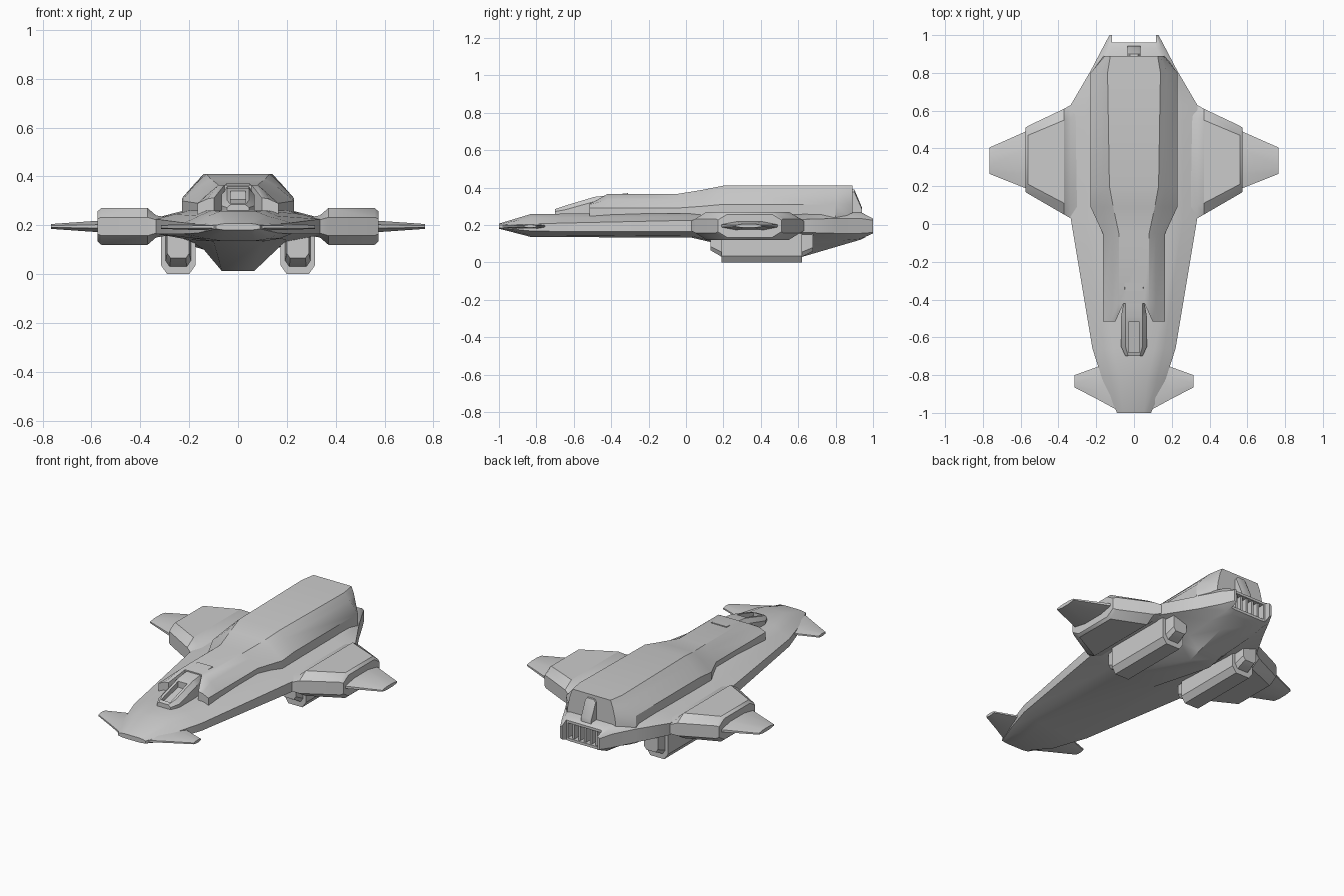
import bpy, bmesh, math

if "Cube" in bpy.data.objects:
    bpy.data.objects.remove(bpy.data.objects["Cube"])


def finish(ob, angle=32):
    bpy.ops.object.select_all(action='DESELECT')
    ob.select_set(True)
    bpy.context.view_layer.objects.active = ob
    bpy.ops.object.shade_smooth_by_angle(angle=math.radians(angle))
    return ob


def loft(name, rings, mirror=False):
    """Skin a list of equal-length closed rings and cap both ends."""
    bm = bmesh.new()
    vs = [[bm.verts.new(p) for p in r] for r in rings]
    n = len(vs[0])
    for a, b in zip(vs, vs[1:]):
        for i in range(n):
            bm.faces.new((a[i], a[(i + 1) % n], b[(i + 1) % n], b[i]))
    bm.faces.new(vs[0])
    bm.faces.new(vs[-1])
    if mirror:
        g = bmesh.ops.duplicate(bm, geom=bm.verts[:] + bm.edges[:] + bm.faces[:])
        for v in g['geom']:
            if isinstance(v, bmesh.types.BMVert):
                v.co.x *= -1
    bmesh.ops.recalc_face_normals(bm, faces=bm.faces[:])
    me = bpy.data.meshes.new(name)
    bm.to_mesh(me)
    bm.free()
    ob = bpy.data.objects.new(name, me)
    bpy.context.collection.objects.link(ob)
    return finish(ob)


def sym(y, half):
    """Full ring across x from half profile (x, z) listed top to bottom."""
    return [(x, y, z) for x, z in half] + [(-x, y, z) for x, z in reversed(half)]


def slab(x, y0, y1, h, c, edge, zc=0.195):
    """Chamfered fore-aft section at a given x."""
    e = h * edge
    return [(x, y, zc + z) for y, z in ((y0, -e), (y0 + c, -h), (y1 - c, -h), (y1, -e),
                                       (y1, e), (y1 - c, h), (y0 + c, h), (y0, e))]


def box(name, x, y0, y1, z0, z1, cx=0):
    return loft(name, [[(cx - x, y, z0), (cx + x, y, z0), (cx + x, y, z1), (cx - x, y, z1)]
                       for y in (y0, y1)])


def cut(ob, cutter):
    cutter.hide_render = True
    m = ob.modifiers.new('cut', 'BOOLEAN')
    m.operation, m.solver, m.object = 'DIFFERENCE', 'EXACT', cutter
    bpy.context.view_layer.objects.active = ob
    bpy.ops.object.modifier_apply(modifier='cut')
    bpy.data.objects.remove(cutter)
    finish(ob)


# Lower hull with belly keel
hull = loft('lower_hull', [sym(*r) for r in (
    (-1.0, [(.05, .207), (.07, .205), (.09, .20), (.09, .185), (.07, .182), (.05, .18)]),
    (-.83, [(.07, .258), (.12, .238), (.165, .205), (.165, .168), (.13, .145), (.07, .136)]),
    (-.66, [(.11, .26), (.16, .238), (.22, .21), (.22, .165), (.17, .145), (.11, .135)]),
    (.03, [(.20, .26), (.26, .245), (.335, .225), (.335, .165), (.20, .14), (.10, .132)]),
    (.55, [(.20, .262), (.26, .25), (.335, .228), (.335, .165), (.14, .10), (.066, .012)]),
    (.63, [(.20, .265), (.26, .25), (.335, .23), (.335, .16), (.14, .10), (.068, .032)]),
    (.81, [(.17, .27), (.20, .262), (.23, .235), (.23, .155), (.14, .115), (.07, .085)]),
    (.93, [(.12, .27), (.145, .262), (.167, .235), (.167, .155), (.13, .125), (.09, .12)]),
    (1.0, [(.10, .235), (.12, .234), (.13, .225), (.13, .16), (.12, .155), (.10, .153)]))])
cut(hull, box('notch_cutter', .117, .96, 1.1, 0, .5))
cut(hull, box('exhaust_cutter', .107, .89, 1.1, .15, .24))

# Exhaust grille bars
for i in range(5):
    box('exhaust_bar_%d' % (i + 1), .007, .90, .95, .145, .245, cx=(i - 2) * .038)

# Upper fuselage, with notch around the cockpit
body = loft('upper_fuselage', [sym(*r) for r in (
    (-.515, [(.10, .312), (.125, .308), (.165, .29), (.165, .22)]),
    (-.42, [(.08, .365), (.115, .335), (.165, .29), (.165, .22)]),
    (-.05, [(.08, .365), (.115, .338), (.165, .29), (.165, .22)]),
    (.09, [(.11, .388), (.155, .362), (.23, .30), (.23, .22)]),
    (.20, [(.13, .41), (.17, .373), (.23, .31), (.23, .22)]),
    (.80, [(.14, .41), (.175, .373), (.23, .31), (.23, .22)]),
    (.89, [(.125, .41), (.14, .373), (.155, .31), (.165, .22)]))])
cut(body, loft('cockpit_notch_cutter', [[(-.105, -.53, z), (.105, -.53, z),
                                         (.055, -.42, z), (-.055, -.42, z)] for z in (.15, .6)]))

# Cockpit with sunken window
cockpit = loft('cockpit', [sym(*r) for r in (
    (-.70, [(.03, .285), (.045, .272), (.045, .22)]),
    (-.65, [(.045, .302), (.068, .28), (.068, .22)]),
    (-.49, [(.045, .35), (.068, .325), (.068, .22)]),
    (-.42, [(.045, .358), (.056, .34), (.056, .22)]),
    (-.31, [(.05, .37), (.054, .35), (.054, .22)]))])
cut(cockpit, loft('window_cutter', [[(-.03, y, a), (.03, y, a), (.03, y, .5), (-.03, y, .5)]
                                    for y, a in ((-.68, .272), (-.52, .305))]))

# Rear spine block above the exhaust
loft('rear_spine', [sym(.85, [(.022, .395), (.034, .38), (.034, .24)]),
                    sym(.90, [(.022, .39), (.034, .375), (.034, .24)]),
                    sym(.942, [(.022, .29), (.034, .28), (.034, .24)])])

# Thick wing roots, thin wing tips, nose canards
loft('wing_roots', [slab(.24, .00, .67, .03, .08, .6), slab(.335, .03, .63, .045, .07, .6),
                    slab(.37, .05, .61, .075, .06, .5), slab(.56, .16, .52, .075, .05, .5),
                    slab(.575, .17, .51, .062, .05, .5)], True)
loft('wing_tips', [slab(.55, .18, .50, .025, .09, .3),
                   slab(.765, .265, .405, .010, .04, .4)], True)
loft('canards', [slab(.08, -.99, -.70, .014, .06, .4, .193),
                 slab(.19, -.93, -.755, .012, .05, .4, .193),
                 slab(.315, -.865, -.80, .008, .02, .5, .193)], True)


# Under-slung nacelles: outer shell and longer inner core
def pod(y, w, z0, c, z1=.17):
    return [(.245 + x, y, z) for x, z in ((-w, z1), (w, z1), (w, z0 + c), (w - c * .7, z0),
                                         (c * .7 - w, z0), (-w, z0 + c))]


loft('nacelle_shells', [pod(.19, .07, 0, .035), pod(.62, .07, 0, .035)], True)
loft('nacelle_cores', [pod(.13, .045, .065, .02), pod(.19, .052, .03, .025),
                       pod(.62, .052, .03, .025), pod(.68, .045, .06, .02)], True)
